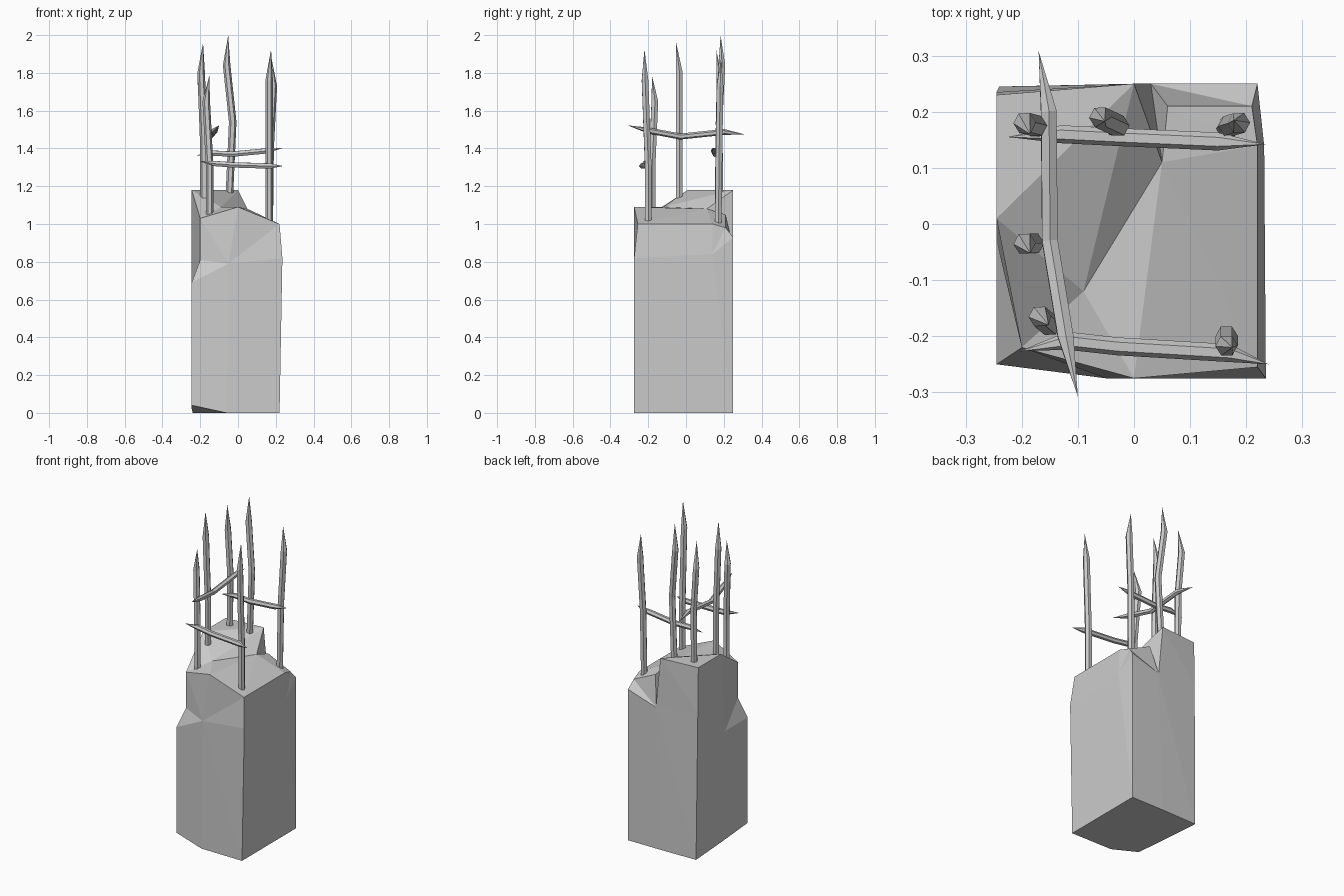
import bpy, bmesh, math
from mathutils import Vector

if "Cube" in bpy.data.objects:
    bpy.data.objects.remove(bpy.data.objects["Cube"])


def finish(bm, name):
    bmesh.ops.recalc_face_normals(bm, faces=bm.faces)
    me = bpy.data.meshes.new(name)
    bm.to_mesh(me)
    bm.free()
    ob = bpy.data.objects.new(name, me)
    bpy.context.collection.objects.link(ob)
    return ob


# Broken pillar: stacked outlines, counterclockwise from the front left corner
base = [(-.245, -.25, .04), (-.06, -.272, 0), (.22, -.275, 0), (.22, .14, 0),
        (.22, .25, 0), (0, .25, 0), (-.24, .245, 0), (-.245, 0, .02)]
shoulder = [(-.245, -.25, .69), (-.05, -.275, .79), (.235, -.275, .82), (.232, .14, .84),
            (.22, .25, .93), (.03, .25, .87), (-.245, .235, .90), (-.245, -.03, .69)]
ledge = [(-.2, -.22, .81)] + shoulder[1:]
top = [(-.2, -.22, 1.03), (0, -.275, 1.09), (.22, -.255, 1.0), (.22, .14, 1.0),
       (.21, .21, .98), (.06, .21, 1.05), (-.245, .23, 1.18), (-.245, .01, 1.18)]
peak, dip, step = (0, .25, 1.18), (-.09, -.12, 1.09), (.05, .11, 1.08)

bm = bmesh.new()
verts = {}


def face(*pts):
    pts = list(dict.fromkeys(pts))
    if len(pts) < 3:
        return
    for p in pts:
        if p not in verts:
            verts[p] = bm.verts.new(p)
    bm.faces.new([verts[p] for p in pts])


face(*reversed(base))
for lo, hi in ((base, shoulder), (shoulder, ledge), (ledge, top)):
    for i in range(8):
        j = (i + 1) % 8
        if hi is top and i == 5:
            continue
        face(lo[i], lo[j], hi[j], hi[i])

# Fracture: raised back left piece, notch and sloping top
fl, fc, fr, rb, br, bc, bl, lm = top
notch = ledge[5]
face(notch, ledge[6], bl, peak)
face(notch, peak, step)
face(notch, step, bc)
face(peak, bl, lm)
face(peak, lm, dip)
face(peak, dip, step)
face(lm, fl, dip)
face(fl, fc, dip)
face(dip, fc, step)
face(fc, fr, rb, step)
face(step, rb, br, bc)
bmesh.ops.triangulate(bm, faces=[f for f in bm.faces if len(f.verts) == 4])
finish(bm, "broken_pillar")


# Bent reinforcement rods: low-poly tubes that narrow to points
def rod(name, pts, radii, sides=6, spin=0.3):
    pts = [Vector(p) for p in pts]
    axis = (pts[-1] - pts[0]).normalized()
    u = axis.orthogonal().normalized()
    v = axis.cross(u)
    b = bmesh.new()
    rings = []
    for p, r in zip(pts, radii):
        if r == 0:
            rings.append([b.verts.new(p)] * sides)
            continue
        ring = []
        for k in range(sides):
            a = spin + k * math.tau / sides
            ring.append(b.verts.new(p + r * (math.cos(a) * u + math.sin(a) * v)))
        rings.append(ring)
    for lo, hi in zip(rings, rings[1:]):
        for k in range(sides):
            n = (k + 1) % sides
            b.faces.new(list(dict.fromkeys((lo[k], lo[n], hi[n], hi[k]))))
    if radii[0]:
        b.faces.new(rings[0][::-1])
    finish(b, name)


R = 0.02
uprights = {
    "front_left": [(-.15, -.18, .98), (-.15, -.18, 1.3), (-.168, -.165, 1.65), (-.152, -.18, 1.785)],
    "front_right": [(.165, -.20, .95), (.165, -.20, 1.3), (.165, -.217, 1.76), (.175, -.22, 1.925)],
    "mid_left": [(-.18, -.035, 1.05), (-.18, -.035, 1.4), (-.195, -.035, 1.8), (-.185, -.052, 1.96)],
    "back_left": [(-.175, .17, 1.1), (-.175, .175, 1.5), (-.195, .18, 1.76), (-.185, .16, 1.92)],
    "back_mid": [(-.048, .18, 1.1), (-.028, .175, 1.54), (-.06, .19, 1.84), (-.052, .183, 2.0)],
    "back_right": [(.165, .17, .95), (.17, .175, 1.4), (.187, .18, 1.73), (.178, .185, 1.875)],
}
for name, pts in uprights.items():
    rod("upright_rod_" + name, pts, (R, R, R, 0))

C = 0.016
rod("cross_rod_back", [(-.225, .155, 1.362), (-.13, .16, 1.375), (-.03, .155, 1.37),
                       (.15, .147, 1.387), (.235, .142, 1.402)], (0, C, C, C, 0))
rod("cross_rod_front", [(-.205, -.227, 1.332), (-.12, -.208, 1.32), (-.03, -.218, 1.313),
                        (.17, -.23, 1.307), (.24, -.25, 1.307)], (0, C, C, C, 0))
rod("cross_rod_left", [(-.10, -.308, 1.522), (-.122, -.2, 1.495), (-.15, -.03, 1.463),
                       (-.152, .2, 1.487), (-.17, .308, 1.475)], (0, C, C, C, 0))
